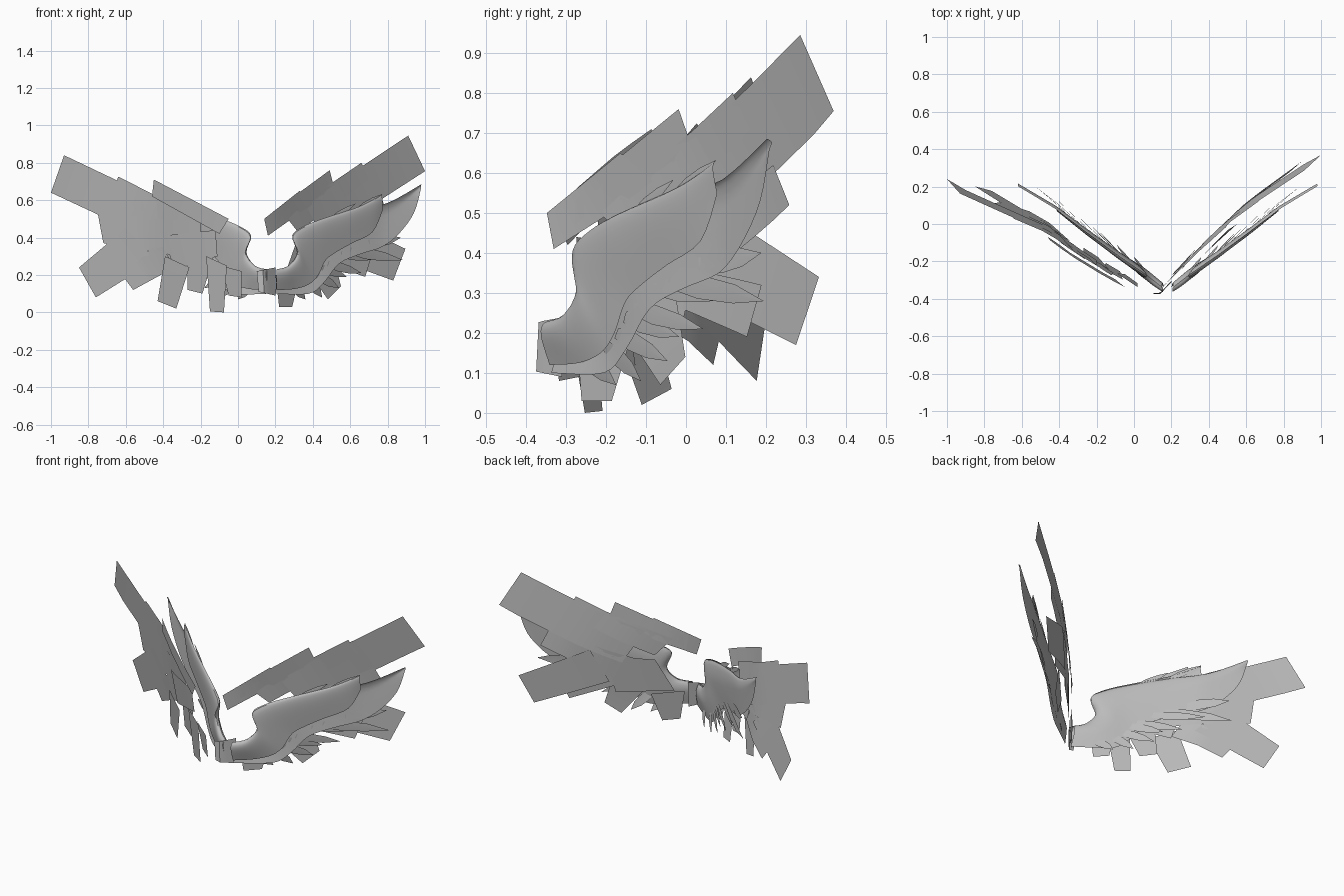
import bpy, bmesh, math

if "Cube" in bpy.data.objects:
    bpy.data.objects.remove(bpy.data.objects["Cube"])

grey = bpy.data.materials.new("feather_grey")
grey.diffuse_color = (0.5, 0.5, 0.5, 1)
grey.use_nodes = True
grey.node_tree.nodes["Principled BSDF"].inputs["Base Color"].default_value = grey.diffuse_color

MIRROR = 0.36  # the two wing shells mirror about x = 0.18


def lerp_table(table, x):
    """Piecewise linear depth along the span."""
    for (x0, y0), (x1, y1) in zip(table, table[1:]):
        if x <= x1:
            break
    if x < table[0][0]:
        (x0, y0), (x1, y1) = table[0], table[1]
    return y0 + (y1 - y0) * (x - x0) / (x1 - x0)


SHELL_Y = [(0.20, -0.345), (0.30, -0.268), (0.45, -0.165), (0.62, -0.04),
           (0.77, 0.075), (0.98, 0.202)]
RIGHT_Y = [(0.10, -0.345), (0.14, -0.345), (0.33, -0.14), (0.49, 0.02),
           (0.66, 0.16), (0.91, 0.348), (1.0, 0.405)]
LEFT_Y = [(-1.0, 0.26), (-0.93, 0.21), (-0.64, 0.06), (-0.45, -0.035),
          (-0.34, -0.125), (-0.15, -0.255), (-0.05, -0.315), (0.05, -0.39)]


def grid_object(name, rows):
    """Smooth sheet through rows of points, its faces turned to the front."""
    bm = bmesh.new()
    vs = [[bm.verts.new(p) for p in row] for row in rows]
    for a, b in zip(vs, vs[1:]):
        for i in range(len(a) - 1):
            bm.faces.new((a[i], a[i + 1], b[i + 1], b[i]))
    bm.normal_update()
    if sum(f.normal.y * f.calc_area() for f in bm.faces) > 0:
        bmesh.ops.reverse_faces(bm, faces=bm.faces[:])
    me = bpy.data.meshes.new(name)
    bm.to_mesh(me)
    bm.free()
    ob = bpy.data.objects.new(name, me)
    bpy.context.collection.objects.link(ob)
    me.materials.append(grey)
    bpy.ops.object.select_all(action='DESELECT')
    ob.select_set(True)
    bpy.context.view_layer.objects.active = ob
    bpy.ops.object.shade_smooth_by_angle(angle=math.radians(40))


def spline(pts, sub=4):
    """Catmull-Rom curve through 2D points."""
    out = []
    for i in range(len(pts) - 1):
        p0, p1, p2, p3 = (pts[max(i - 1, 0)], pts[i], pts[i + 1],
                          pts[min(i + 2, len(pts) - 1)])
        for k in range(sub):
            t = k / sub
            out.append(tuple(
                0.5 * (2 * b + (c - a) * t + (2 * a - 5 * b + 4 * c - d) * t * t
                       + (3 * b - a - 3 * c + d) * t ** 3)
                for a, b, c, d in zip(p0, p1, p2, p3)))
    return out + [pts[-1]]


def both_sides(name, rows):
    grid_object("right_" + name, rows)
    grid_object("left_" + name, [[(MIRROR - x, y, z) for x, y, z in r] for r in rows])


def shell(name, lead, trail, bulge, offset, n=10):
    """Loft from leading edge to trailing edge, swelling near the front."""
    rows = []
    a, b = spline(lead), spline(trail)
    for i, (p, q) in enumerate(zip(a, b)):
        s = i / (len(a) - 1)
        swell = bulge * (1 - 0.75 * s) * min(1, 0.7 + 3 * s)
        row = []
        for k in range(n + 1):
            t = (k / n) ** 1.6
            x, z = p[0] + (q[0] - p[0]) * t, p[1] + (q[1] - p[1]) * t
            h = swell * math.sin(math.pi * t ** 0.5) - offset * min(1, t * 3)
            row.append((x, lerp_table(SHELL_Y, x) - h, z))
        rows.append(row)
    both_sides(name, rows)


# Smooth covert shell in front, longer flight feather sheet behind it
shell("covert_shell",
      [(.205, .23), (.27, .25), (.315, .32), (.29, .41), (.35, .46), (.45, .50),
       (.62, .555), (.70, .59), (.77, .63)],
      [(.205, .12), (.30, .125), (.38, .15), (.43, .20), (.47, .28), (.53, .325),
       (.61, .37), (.72, .43), (.775, .55)], 0.032, 0.0)
shell("flight_sheet",
      [(.21, .23), (.27, .25), (.315, .32), (.29, .41), (.355, .457), (.455, .495),
       (.63, .545), (.80, .585), (.98, .685)],
      [(.20, .10), (.38, .10), (.46, .16), (.54, .26), (.65, .31), (.77, .35),
       (.86, .42), (.94, .53), (.978, .66)], -0.025, 0.008)


def blade(name, base, tip, width, offset, lean):
    """Thin pointed feather from base to tip, leaning back."""
    dx, dz = tip[0] - base[0], tip[1] - base[1]
    L = math.hypot(dx, dz)
    rows = []
    for t, w in ((0, .6), (.3, 1), (.65, .8), (1, .02)):
        row = []
        for side in (-.5, 0, .5):
            x = base[0] + dx * t - dz / L * side * w * width
            z = base[1] + dz * t + dx / L * side * w * width
            row.append((x, lerp_table(SHELL_Y, x) + offset + lean * t
                        - .001 * (side == 0), z))
        rows.append(row)
    both_sides(name, rows)


# Pointed feathers on the trailing edge
for i, (b, t, w) in enumerate([
        ((.70, .37), (.87, .40), .06), ((.60, .33), (.88, .28), .06),
        ((.55, .31), (.76, .29), .05), ((.48, .26), (.66, .21), .05),
        ((.45, .24), (.58, .19), .05), ((.42, .20), (.54, .13), .05),
        ((.38, .17), (.45, .08), .05), ((.30, .14), (.36, .07), .05)]):
    blade(f"trailing_feather_{i + 1}", b, t, w, 0.012, 0.04)
# Small raised feather tips along the leading edge
for i, (b, t) in enumerate([((.50, .50), (.63, .582)), ((.64, .55), (.77, .632))]):
    blade(f"leading_tip_{i + 1}", b, t, .03, 0.0, 0.0)


def cards(side, table, quads, step, low_tilt):
    """Rectangular feathers: four x, z corners and an optional depth shift."""
    n = 6
    for i, q in enumerate(quads):
        a, b, c, d = zip(q[0:8:2], q[1:8:2])
        shift = step * i + sum(q[8:])
        rows = []
        for k in range(n + 1):
            t = k / n
            row = []
            for p, r in ((a, d), (b, c)):
                x, z = p[0] + (r[0] - p[0]) * t, p[1] + (r[1] - p[1]) * t
                tilt = -0.14 if z > 0.5 else low_tilt
                row.append((x, lerp_table(table, x) + tilt * (z - 0.5) + shift, z))
            rows.append(row)
        grid_object(f"{side}_feather_card_{i + 1}", rows)


# Broad feathers behind the right shell: tip edge first, then root edge
cards("right", RIGHT_Y, [
    (.91, .945, 1.0, .755, .45, .40, .36, .58),
    (.66, .80, .70, .71, .32, .43, .25, .52),
    (.49, .76, .51, .68, .20, .44, .19, .54),
    (.33, .65, .40, .58, .16, .41, .14, .50),
    (.765, .62, .80, .52, .45, .28, .40, .42),
    (.52, .45, .48, .22, .25, .20, .32, .40),
    (.895, .34, .83, .17, .50, .29, .58, .49, .01),
    (.72, .32, .68, .19, .48, .26, .50, .36),
    (.55, .14, .48, .07, .36, .24, .50, .34, -.045),
    (.29, .03, .22, .03, .20, .20, .33, .20, .03),
    (.10, .22, .11, .11, .20, .09, .20, .24)], -0.001, 0.05)

# Broad feathers in front of the left shell
cards("left", LEFT_Y, [
    (-.93, .84, -1.0, .64, -.40, .36, -.32, .55),
    (-.64, .725, -.68, .63, -.24, .41, -.19, .50),
    (-.45, .71, -.46, .62, -.10, .42, -.05, .50, -.02),
    (-.75, .53, -.72, .37, -.20, .28, -.20, .48),
    (-.85, .24, -.76, .08, -.44, .28, -.60, .45),
    (-.62, .20, -.56, .12, -.34, .24, -.42, .38),
    (-.43, .06, -.33, .02, -.26, .24, -.39, .30, -.04),
    (-.27, .12, -.19, .10, -.13, .30, -.27, .36),
    (-.15, .005, -.075, 0, -.06, .25, -.17, .30, -.015),
    (-.05, .09, .02, .08, .02, .22, -.09, .25),
    (-.40, .41, -.34, .23, -.11, .30, -.12, .44)], -0.001, -0.14)
